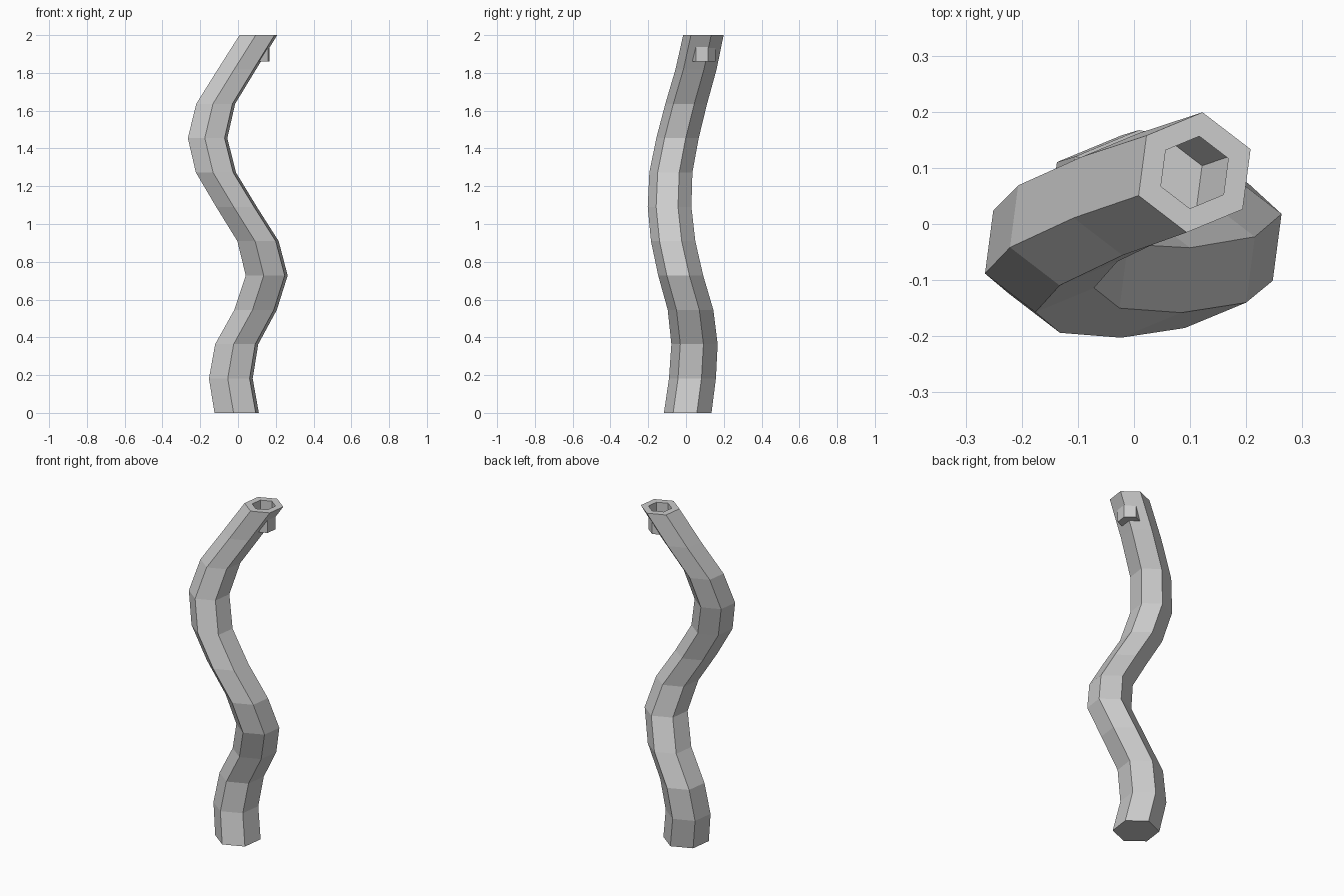
import bpy, bmesh
from math import cos, sin, radians

if "Cube" in bpy.data.objects:
    bpy.data.objects.remove(bpy.data.objects["Cube"])

# Centre line of the bent stem, one (x, y) for each evenly spaced ring
PATH = [(-0.007, 0.009), (-0.038, 0.034), (-0.007, 0.045), (0.093, 0.024),
        (0.152, -0.028), (0.106, -0.068), (-0.008, -0.087), (-0.117, -0.080),
        (-0.161, -0.045), (-0.118, 0.001), (-0.006, 0.053), (0.108, 0.092)]
R_BOTTOM, R_TOP, HEIGHT, SIDES = 0.127, 0.108, 2.0, 6
HOLE_RADIUS, HOLE_DEPTH = 0.065, 0.14

grey = bpy.data.materials.new("plain grey")
grey.diffuse_color = (0.6, 0.6, 0.6, 1)
grey.use_nodes = True
grey.node_tree.nodes["Principled BSDF"].inputs["Base Color"].default_value = grey.diffuse_color

bm = bmesh.new()


def ring(centre, z, r):
    return [bm.verts.new((centre[0] + r * cos(radians(22.5 + 360 * i / SIDES)),
                          centre[1] + r * sin(radians(22.5 + 360 * i / SIDES)), z))
            for i in range(SIDES)]


# Tapered outer rings, then the rim and the straight-sided pit in the top
last = len(PATH) - 1
rings = [ring(c, HEIGHT * i / last, R_BOTTOM + (R_TOP - R_BOTTOM) * i / last)
         for i, c in enumerate(PATH)]
rings.append(ring(PATH[-1], HEIGHT, HOLE_RADIUS))
rings.append(ring(PATH[-1], HEIGHT - HOLE_DEPTH, HOLE_RADIUS))

for a, b in zip(rings, rings[1:]):
    for i in range(SIDES):
        j = (i + 1) % SIDES
        bm.faces.new((a[i], a[j], b[j], b[i]))

# Closed base and pit floor
bm.faces.new(rings[0][::-1])
bm.faces.new(rings[-1])

mesh = bpy.data.meshes.new("bent_stem")
bm.to_mesh(mesh)
bm.free()
mesh.materials.append(grey)
bpy.context.collection.objects.link(bpy.data.objects.new("bent_stem", mesh))
